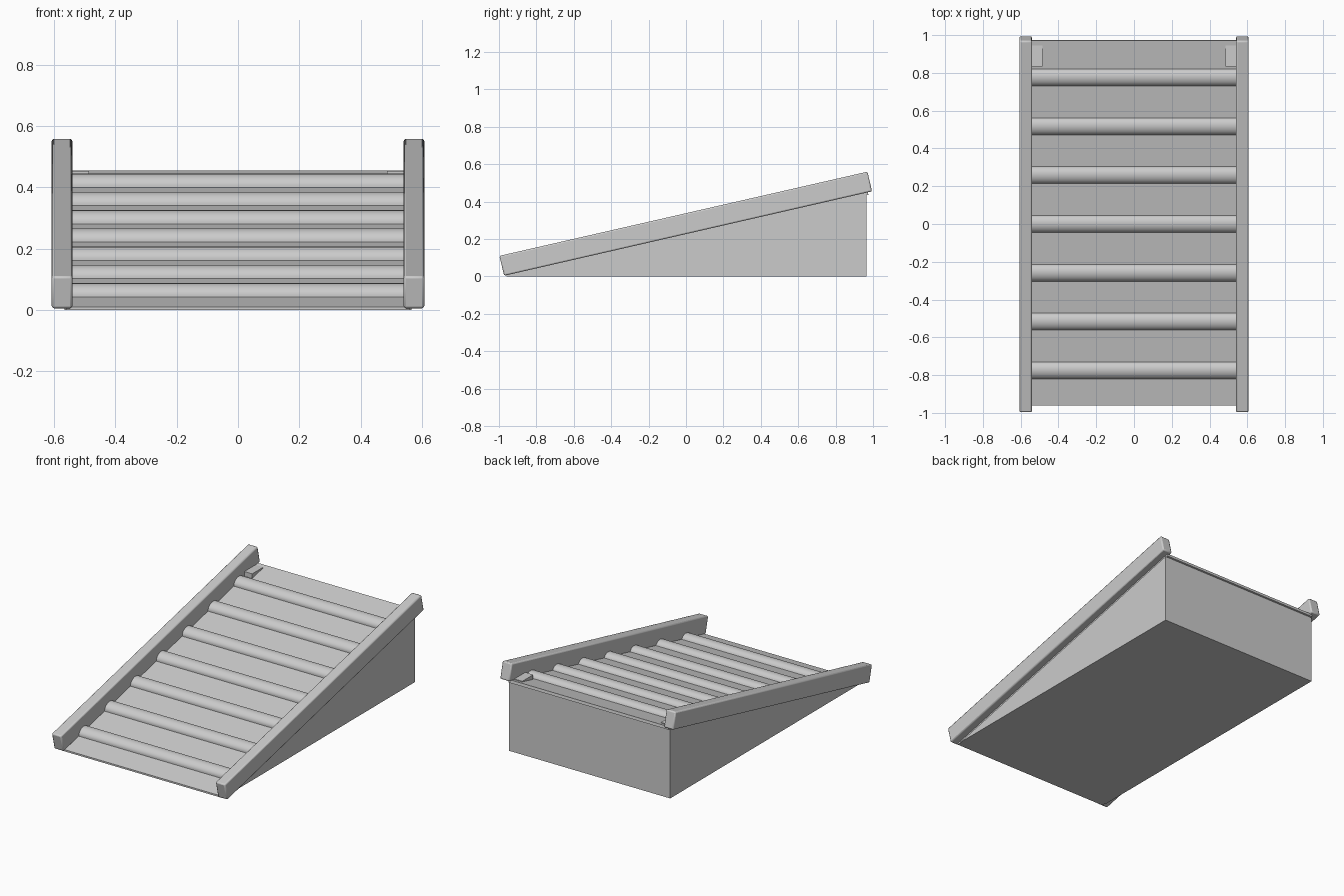
import bpy, bmesh, math
from mathutils import Matrix, Vector

if "Cube" in bpy.data.objects:
    bpy.data.objects.remove(bpy.data.objects["Cube"])

SLOPE = 0.23
ANGLE = math.atan(SLOPE)

grey = bpy.data.materials.new("light_grey")
grey.use_nodes = True
grey.diffuse_color = (0.6, 0.6, 0.6, 1)
grey.node_tree.nodes["Principled BSDF"].inputs["Base Color"].default_value = (0.6, 0.6, 0.6, 1)


def deck_z(y):
    return 0.2315 + SLOPE * y


def extrude_profile(name, points, x0, x1, bevel=0, smooth=False):
    """Sweep a (y, z) outline along x."""
    bm = bmesh.new()
    face = bm.faces.new([bm.verts.new((x0, y, z)) for y, z in points])
    swept = bmesh.ops.extrude_face_region(bm, geom=[face])["geom"]
    bmesh.ops.translate(bm, vec=(x1 - x0, 0, 0),
                        verts=[v for v in swept if isinstance(v, bmesh.types.BMVert)])
    bmesh.ops.recalc_face_normals(bm, faces=bm.faces)
    mesh = bpy.data.meshes.new(name)
    bm.to_mesh(mesh)
    bm.free()
    mesh.materials.append(grey)
    obj = bpy.data.objects.new(name, mesh)
    bpy.context.collection.objects.link(obj)
    if bevel:
        mod = obj.modifiers.new("soft_edges", "BEVEL")
        mod.width, mod.segments = bevel, 2
    if smooth:
        bpy.ops.object.select_all(action="DESELECT")
        obj.select_set(True)
        bpy.context.view_layer.objects.active = obj
        bpy.ops.object.shade_smooth_by_angle(angle=math.radians(35))
    return obj


# Solid base under the ramp
extrude_profile("wedge_base", [(-0.93, 0), (0.965, 0), (0.965, 0.435)], -0.565, 0.565)

# Sloping walking surface
extrude_profile("deck", [(-0.96, 0), (-0.93, 0), (0.975, 0.437),
                         (0.972, deck_z(0.972)), (-0.96, deck_z(-0.96))], -0.56, 0.56)

# Side rails and small corner brackets
for side, s in (("left", 1), ("right", -1)):
    extrude_profile(side + "_rail", [(-0.972, 0.004), (0.995, 0.455), (0.97, 0.56), (-0.998, 0.11)],
                    s * 0.54, s * 0.607, bevel=0.008, smooth=True)
    extrude_profile(side + "_bracket", [(0.835, deck_z(0.835)), (0.945, deck_z(0.945)),
                                        (0.945, 0.453), (0.835, 0.453)], s * 0.485, s * 0.545)

# Half-round cleats across the deck
turn = Matrix.Rotation(ANGLE, 2)
for i in range(7):
    y = -0.775 + 0.2585 * i
    outline = []
    for k in range(13):
        a = math.pi * k / 12
        p = turn @ Vector((0.046 * math.cos(a), 0.034 * math.sin(a)))
        outline.append((y + p.x, deck_z(y) + p.y))
    extrude_profile(f"cleat_{i + 1}", outline, -0.545, 0.545, smooth=True)
